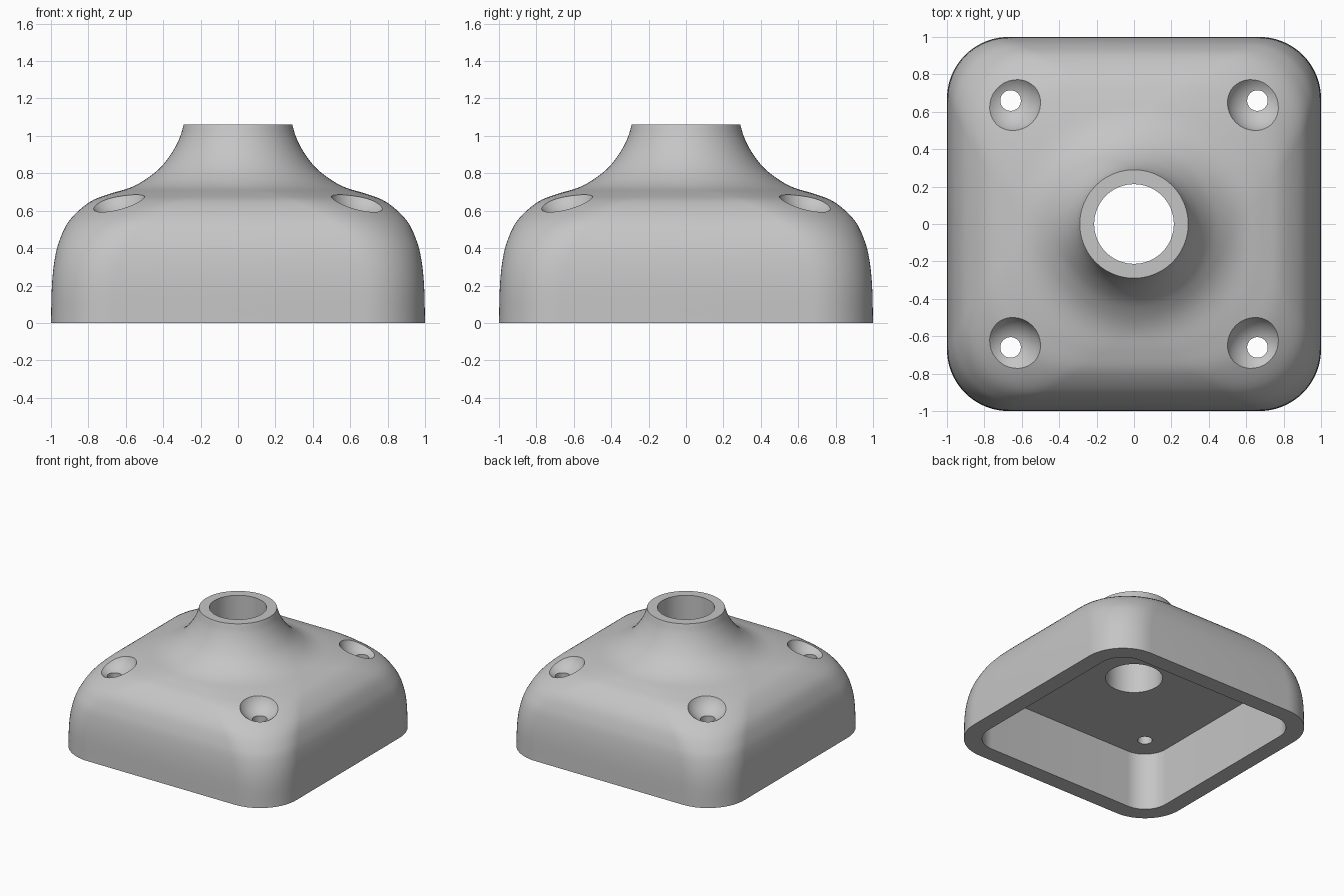
import bpy, bmesh, math
from mathutils import Vector

cube = bpy.data.objects.get("Cube")
if cube:
    bpy.data.objects.remove(cube)

grey = bpy.data.materials.new("light grey")
grey.use_nodes = True
grey.diffuse_color = (0.56, 0.56, 0.56, 1)
grey.node_tree.nodes["Principled BSDF"].inputs["Base Color"].default_value = grey.diffuse_color


def add_object(name, bm):
    mesh = bpy.data.meshes.new(name)
    bmesh.ops.recalc_face_normals(bm, faces=bm.faces)
    bm.to_mesh(mesh)
    bm.free()
    mesh.materials.append(grey)
    obj = bpy.data.objects.new(name, mesh)
    bpy.context.collection.objects.link(obj)
    return obj


def ring(half, radius, z, steps=18):
    """Rounded square; a circle when radius equals half."""
    if half - radius < 0.004:
        radius = half
    c = half - radius
    points = []
    for q, (sx, sy) in enumerate([(1, 1), (-1, 1), (-1, -1), (1, -1)]):
        for i in range(steps + 1):
            a = (q + i / steps) * math.pi / 2
            points.append((sx * c + radius * math.cos(a), sy * c + radius * math.sin(a), z))
    return points


def loft(name, sections, offset=(0, 0, 0)):
    """Closed solid through (half width, corner radius, height) sections."""
    bm = bmesh.new()
    rings = [[bm.verts.new(Vector(p) + Vector(offset)) for p in ring(*s)] for s in sections]
    n = len(rings[0])
    for low, high in zip(rings, rings[1:]):
        for i in range(n):
            j = (i + 1) % n
            bm.faces.new((low[i], low[j], high[j], high[i]))
    bm.faces.new(rings[0][::-1])
    bm.faces.new(rings[-1])
    bmesh.ops.remove_doubles(bm, verts=bm.verts, dist=0.0002)
    return add_object(name, bm)


def smooth_path(points, steps=5):
    """Catmull-Rom curve through the points."""
    pts = [Vector(p) for p in points]
    pts = [2 * pts[0] - pts[1]] + pts + [2 * pts[-1] - pts[-2]]
    path = []
    for a, b, c, d in zip(pts, pts[1:], pts[2:], pts[3:]):
        for i in range(steps):
            t = i / steps
            path.append(0.5 * (2 * b + (c - a) * t + (2 * a - 5 * b + 4 * c - d) * t ** 2
                               + (3 * b - a - 3 * c + d) * t ** 3))
    path.append(pts[-2])
    return [(h, min(r, h), z) for h, r, z in path]


# Outer body: rounded square base flowing into a round flared neck
profile = [(1, 0.33, 0), (0.995, 0.33, 0.2), (0.98, 0.345, 0.34), (0.954, 0.37, 0.442),
           (0.9, 0.42, 0.55), (0.794, 0.49, 0.646), (0.686, 0.53, 0.69), (0.58, 0.54, 0.722),
           (0.5, 0.5, 0.764), (0.418, 0.418, 0.828), (0.354, 0.354, 0.909),
           (0.312, 0.312, 0.99), (0.29, 0.29, 1.06)]
body = loft("mounting_base", smooth_path(profile))

# Cutters: hollow underside and central bore
cutters = [loft("cavity_cutter", [(0.865, 0.2, -0.1), (0.865, 0.2, 0.475)]),
           loft("bore_cutter", [(0.213, 0.213, 0.4), (0.213, 0.213, 1.2)])]

# Cutters: a bowl-shaped recess and screw hole at each corner
for x in (-0.66, 0.66):
    for y in (-0.66, 0.66):
        bm = bmesh.new()
        bmesh.ops.create_uvsphere(bm, u_segments=48, v_segments=24, radius=0.172)
        bowl = add_object("bowl_cutter", bm)
        bowl.location = (x, y, 0.735)
        hole = loft("screw_hole_cutter", [(0.055, 0.055, 0.4), (0.055, 0.055, 0.75)], (x, y, 0))
        cutters += [bowl, hole]

# Carve the body
bpy.ops.object.select_all(action='DESELECT')
bpy.context.view_layer.objects.active = body
body.select_set(True)
for cutter in cutters:
    cutter.hide_render = True
    mod = body.modifiers.new("cut", 'BOOLEAN')
    mod.operation = 'DIFFERENCE'
    mod.solver = 'EXACT'
    mod.object = cutter
    bpy.ops.object.modifier_apply(modifier=mod.name)
    bpy.data.objects.remove(cutter)

bpy.ops.object.shade_smooth_by_angle(angle=math.radians(30))
